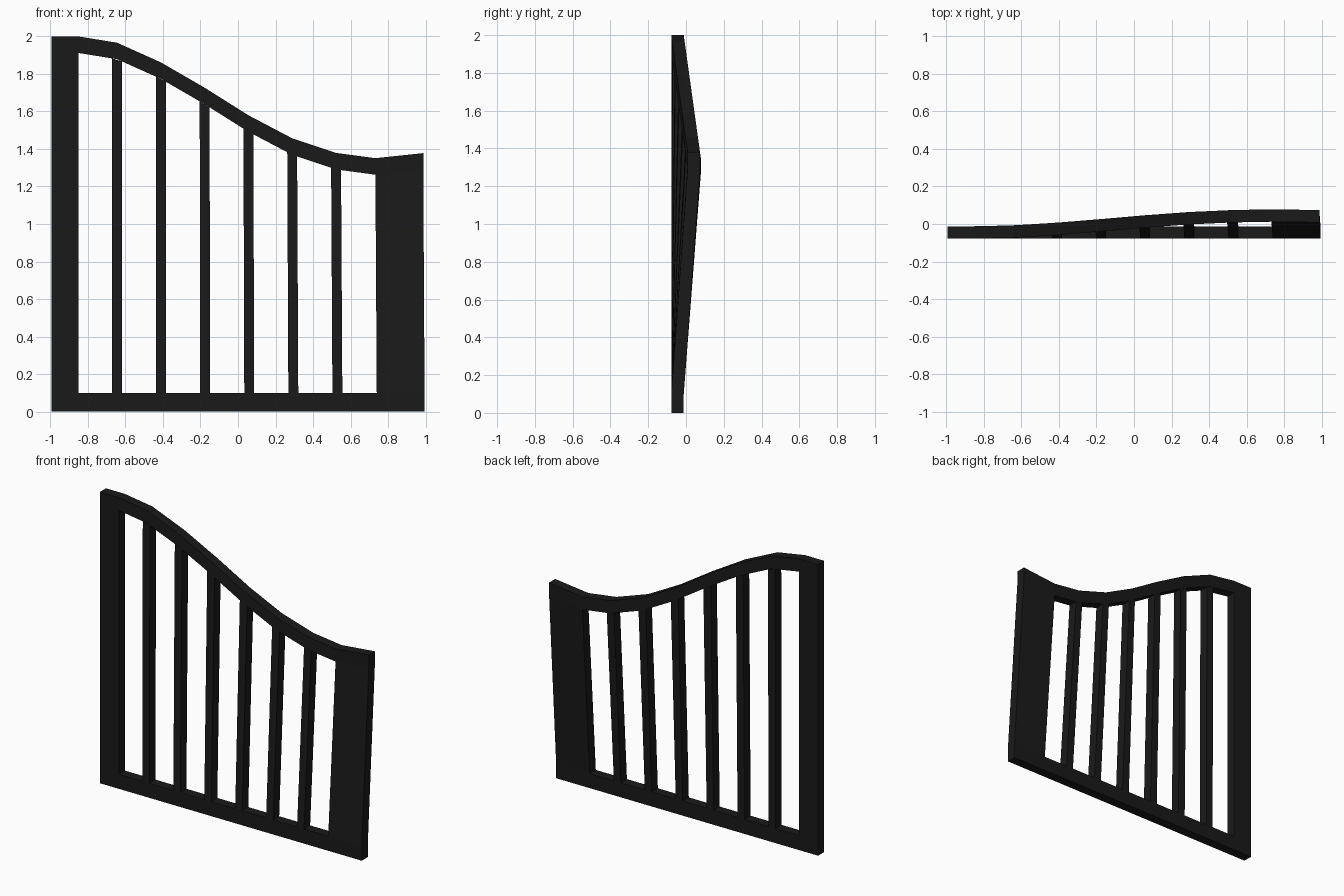
import bpy, bmesh

if "Cube" in bpy.data.objects:
    bpy.data.objects.remove(bpy.data.objects["Cube"])

DEPTH, FRONT = 0.066, -0.078      # thickness and front plane of the panel
BASE, RAIL = 0.10, 0.088          # bottom rail height, top rail thickness
LEFT, RIGHT = -0.995, 0.995
INNER_L, INNER_R = -0.85, 0.74
BAR_X = [-0.645 + 0.235 * i for i in range(6)]
BAR_W = 0.053

# Sweep of the top edge (x, z)
SWEEP = [(-0.995, 2.0), (-0.85, 2.0), (-0.645, 1.967), (-0.41, 1.862), (-0.175, 1.727),
         (0.06, 1.58), (0.295, 1.457), (0.53, 1.379), (0.74, 1.351), (0.995, 1.378)]

mat = bpy.data.materials.new("black_paint")
mat.diffuse_color = (0.01, 0.01, 0.01, 1)
mat.use_nodes = True
mat.node_tree.nodes["Principled BSDF"].inputs["Base Color"].default_value = mat.diffuse_color


def top(x):
    for (x0, z0), (x1, z1) in zip(SWEEP, SWEEP[1:]):
        if x <= x1:
            return z0 + (z1 - z0) * (x - x0) / (x1 - x0)
    return SWEEP[-1][1]


def under(x):
    return top(x) - RAIL


def warp(x, z):
    """The lower the top edge sweeps, the further back the panel leans."""
    t = min(1, max(0, (z - BASE) / (under(x) - BASE)))
    lean = 0.139 * (2 - top(x)) * t
    return x - 0.08 * lean, FRONT + lean, z


def part(name, xs, rows):
    """Closed slab: columns at xs, rows are heights as functions of x."""
    bm = bmesh.new()
    grid = []
    for x in xs:
        col = []
        for r in rows:
            px, py, pz = warp(x, r(x))
            col.append((bm.verts.new((px, py, pz)), bm.verts.new((px, py + DEPTH, pz))))
        grid.append(col)
    n, m = len(xs), len(rows)
    for i in range(n - 1):
        for j in range(m - 1):
            a, b, c, d = grid[i][j], grid[i + 1][j], grid[i + 1][j + 1], grid[i][j + 1]
            bm.faces.new([v[0] for v in (a, b, c, d)])
            bm.faces.new([v[1] for v in (d, c, b, a)])
    rim = [grid[i][0] for i in range(n)] + [grid[-1][j] for j in range(1, m)]
    rim += [grid[i][-1] for i in range(n - 2, -1, -1)] + [grid[0][j] for j in range(m - 2, 0, -1)]
    for a, b in zip(rim, rim[1:] + rim[:1]):
        bm.faces.new((a[0], a[1], b[1], b[0]))
    bmesh.ops.recalc_face_normals(bm, faces=bm.faces)
    me = bpy.data.meshes.new(name)
    bm.to_mesh(me)
    bm.free()
    me.materials.append(mat)
    bpy.context.collection.objects.link(bpy.data.objects.new(name, me))


floor = lambda x: 0.0
base = lambda x: BASE

# Outer stiles
part("left_stile", [LEFT, INNER_L], [floor, base, under, top])
part("right_stile", [INNER_R, RIGHT], [floor, base, under, top])

# Rails between the stiles, with columns at the bar edges
columns = [INNER_L]
for c in BAR_X:
    columns += [c - BAR_W / 2, c, c + BAR_W / 2]
columns.append(INNER_R)
part("bottom_rail", [INNER_L, INNER_R], [floor, base])
part("top_rail", columns, [under, top])

# Upright bars
for i, c in enumerate(BAR_X):
    part(f"bar_{i + 1}", [c - BAR_W / 2, c + BAR_W / 2], [base, under])
